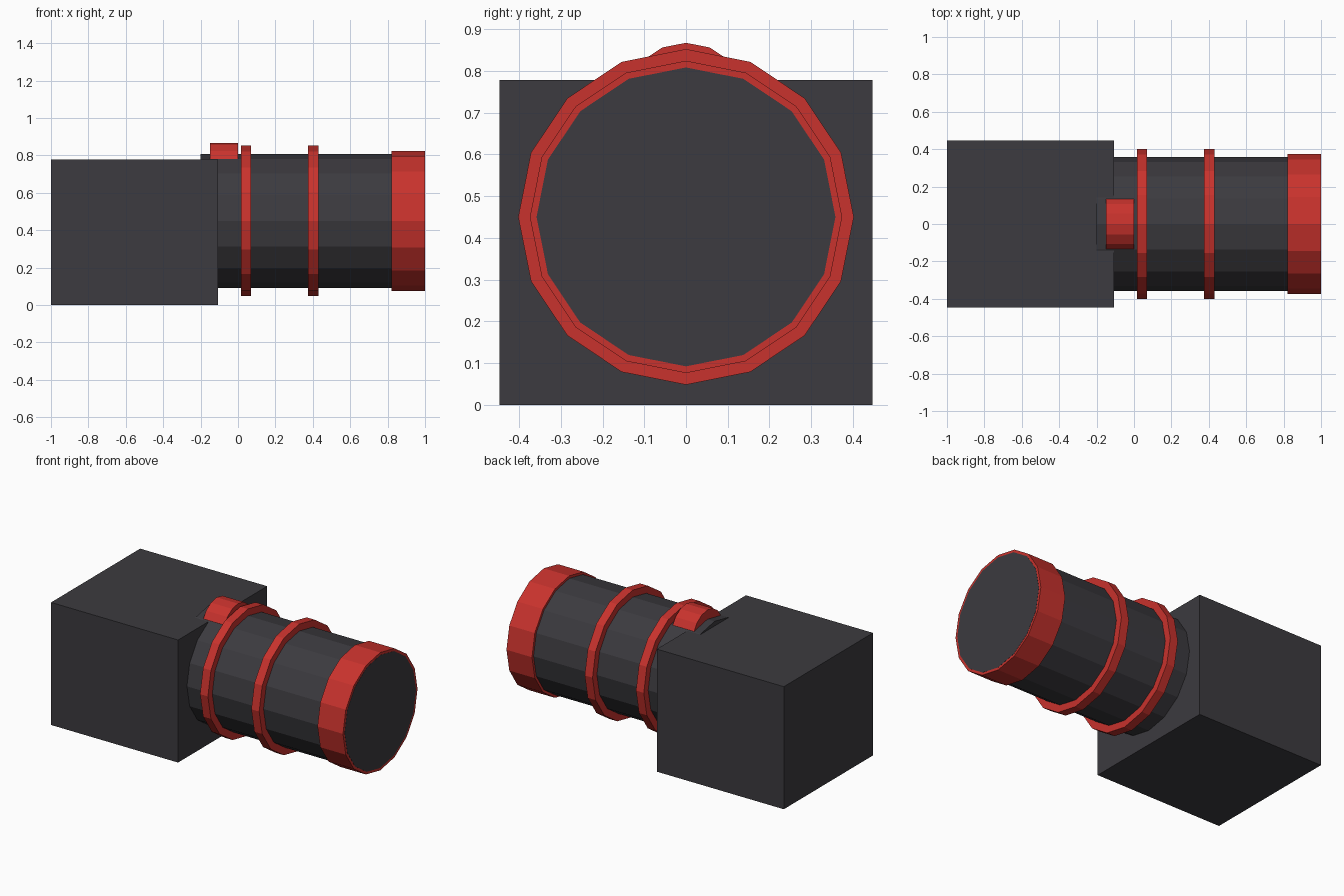
import bpy
from math import pi

if "Cube" in bpy.data.objects:
    bpy.data.objects.remove(bpy.data.objects["Cube"])


def material(name, rgb):
    mat = bpy.data.materials.new(name)
    mat.diffuse_color = (*rgb, 1.0)
    mat.use_nodes = True
    mat.node_tree.nodes["Principled BSDF"].inputs["Base Color"].default_value = mat.diffuse_color
    return mat


dark = material("dark_grey", (0.045, 0.043, 0.05))
red = material("red", (0.58, 0.032, 0.026))


def drum(name, x0, x1, radius, z, mat):
    """16-sided cylinder lying along x, with a vertex at the top."""
    bpy.ops.mesh.primitive_cylinder_add(
        vertices=16, radius=radius, depth=x1 - x0,
        location=((x0 + x1) / 2, 0, z), rotation=(0, pi / 2, 0))
    obj = bpy.context.object
    obj.name = name
    obj.data.materials.append(mat)
    return obj


# Square rear housing
bpy.ops.mesh.primitive_cube_add(size=1, location=(-0.554, 0, 0.389))
housing = bpy.context.object
housing.name = "housing"
housing.scale = (0.892, 0.894, 0.778)
housing.data.materials.append(dark)

# Barrel running into the housing
AXIS_Z = 0.45
drum("barrel", -0.2, 1.0, 0.358, AXIS_Z, dark)

# Red bands; the end collar stops a hair short so the dark end face shows
drum("rear_ring", 0.015, 0.07, 0.402, AXIS_Z, red)
drum("middle_ring", 0.375, 0.43, 0.402, AXIS_Z, red)
drum("end_collar", 0.82, 0.999, 0.374, AXIS_Z, red)

# Small knob half sunk into the top
drum("top_knob", -0.15, 0.0, 0.15, 0.717, red)
